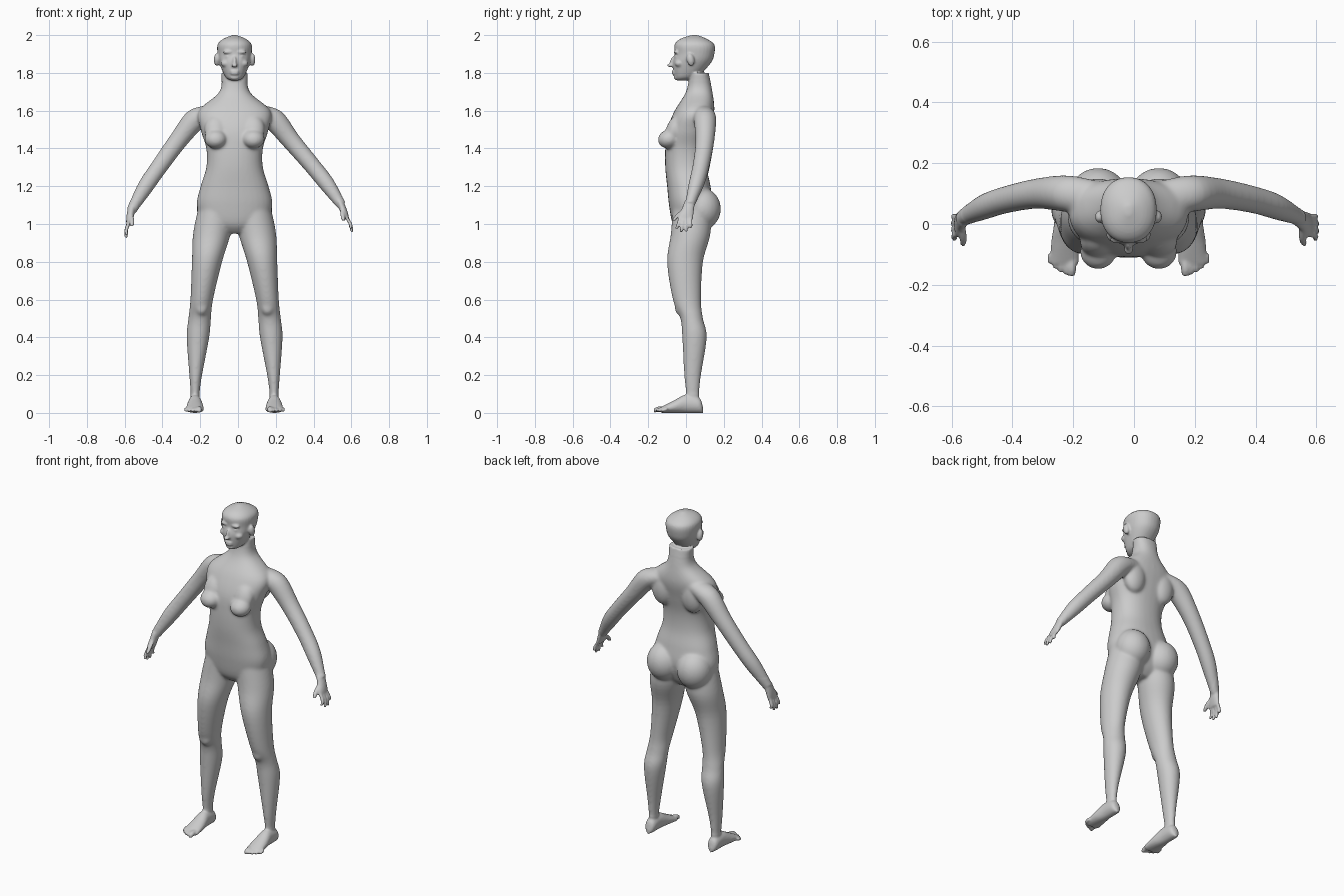
import bpy, bmesh
from math import sin, cos, pi, copysign
from mathutils import Vector, Matrix

cube = bpy.data.objects.get("Cube")
if cube:
    bpy.data.objects.remove(cube)

MIDDLE = Vector((-.018, 0, 0))          # the plane of symmetry of the figure
X, Y, Z = Vector((1, 0, 0)), Vector((0, 1, 0)), Vector((0, 0, 1))
parts = bmesh.new()


def spline(rows, steps=5):
    """Smoothly interpolate between rows of numbers."""
    smooth = []
    for i in range(len(rows) - 1):
        before, start, end, after = (rows[min(max(i + k, 0), len(rows) - 1)] for k in (-1, 0, 1, 2))
        for step in range(steps):
            t = step / steps
            ease = t * t * (3 - 2 * t)
            leave, arrive = t * (1 - t) ** 2 / 2, t * t * (t - 1) / 2
            smooth.append([s + (e - s) * ease + (e - b) * leave + (a - s) * arrive
                           for b, s, e, a in zip(before, start, end, after)])
    return smooth + [list(rows[-1])]


def tube(rows, u=X, v=Y, power=2.0, sides=32):
    """Closed loft through rows of (x, y, z, half width along u, half width along v)."""
    rings = []
    for x, y, z, along_u, along_v in spline(rows):
        ring = []
        for k in range(sides):
            angle = 2 * pi * k / sides
            c, s = (copysign(abs(q) ** (2 / power), q) for q in (cos(angle), sin(angle)))
            place = MIDDLE + Vector((x, y, z)) + u * along_u * c + v * along_v * s
            ring.append(parts.verts.new(place))
        rings.append(ring)
    for lower, upper in zip(rings, rings[1:]):
        for k in range(sides):
            n = (k + 1) % sides
            parts.faces.new((lower[k], lower[n], upper[n], upper[k]))
    parts.faces.new(rings[0])
    parts.faces.new(rings[-1])


def upright(rows, axis=lambda z: 0, power=2.0):
    """Loft through rows of (height, half width, front y, back y) around an axis."""
    tube([(axis(z), (front + back) / 2, z, width, (back - front) / 2)
          for z, width, front, back in rows], power=power)


def blob(centre, size, tilt=0):
    """Ellipsoid, optionally tilted about the x axis."""
    place = Matrix.Translation(MIDDLE + Vector(centre)) @ Matrix.Rotation(tilt, 4, "X")
    bmesh.ops.create_uvsphere(parts, u_segments=24, v_segments=16, radius=1,
                              matrix=place @ Matrix.Diagonal((*size, 1)))


def digit(start, middle, end, radius, v=Y):
    """Finger or toe: a slim tube with a rounded tip."""
    start, middle, end = Vector(start), Vector(middle), Vector(end)
    tip = end + (end - middle) * .1
    tube([(*point, radius * taper, radius * taper)
          for point, taper in ((start, 1), (middle, 1), (end, .8), (tip, .3))], X, v, sides=12)


# Torso and neck
upright([(.95, .05, -.03, .07), (1, .16, -.07, .11), (1.1, .2, -.09, .14), (1.2, .18, -.1, .13),
         (1.3, .15, -.11, .11), (1.4, .15, -.11, .11), (1.5, .18, -.1, .13), (1.6, .19, -.06, .15),
         (1.7, .08, 0, .14), (1.8, .07, .02, .12)], power=2.3)

# Head, lofted from chin to crown
upright([(1.76, .02, -.05, 0), (1.78, .05, -.06, .06), (1.85, .08, -.07, .13), (1.9, .09, -.06, .15),
         (1.95, .09, -.06, .15), (1.98, .06, -.03, .11), (2, .01, .03, .06)], power=2.2)

# Nose bridge, nose tip, lips and chin
blob((0, -.07, 1.86), (.01, .015, .03), tilt=-.3)
blob((0, -.08, 1.84), (.016, .02, .01))
for height in (1.808, 1.796):
    blob((0, -.065, height), (.023, .01, .006))
blob((0, -.05, 1.775), (.024, .016, .012))

for side in (1, -1):
    # Ear, brow, cheek and eye
    blob((side * .094, .024, 1.87), (.016, .02, .034), tilt=.2)
    blob((side * .034, -.05, 1.91), (.028, .015, .01))
    blob((side * .045, -.035, 1.85), (.028, .025, .02))
    blob((side * .033, -.05, 1.886), (.014, .01, .008))

    # Chest, shoulder blade and seat masses
    blob((side * .1, -.09, 1.45), (.06, .06, .05), tilt=.25)
    blob((side * .1, -.06, 1.5), (.06, .045, .08), tilt=-.35)
    blob((side * .1, .1, 1.53), (.07, .05, .1))
    blob((side * .1, .085, 1.08), (.1, .1, .11))

    # Leg, leaning outwards towards the ankle, and kneecap
    upright([(1.1, .1, -.07, .13), (.95, .1, -.08, .13), (.8, .08, -.1, .09), (.6, .06, -.07, .08),
             (.5, .06, -.03, .09), (.4, .06, -.02, .11), (.2, .034, -.01, .08), (.1, .024, 0, .07),
             (.04, .026, 0, .07)], axis=lambda z: side * (.21 - .1 * z * z))
    blob((side * .175, -.03, .56), (.035, .03, .045))

    # Foot resting on the ground, then the toes
    tube([(side * .21, y, half_height, half_width, half_height) for y, half_width, half_height in
          ((.09, .01, .015), (.07, .03, .04), (0, .035, .048), (-.06, .044, .034), (-.13, .048, .016))],
         X, Z)
    for k in range(5):
        x = side * (.187 + .0175 * k)
        tip = .002 * k * (k + 1) - .168
        digit((x, -.1, .02), (x, tip + .025, .02), (x, tip, .013), .01 if k else .015, v=Z)

    # Arm: the right one hangs a little lower from the upper arm onwards
    def pose(x, y, z):
        drop = max(0, x - .3) * (0 if side > 0 else .11)
        return side * (x - drop * .6), y, z - drop

    tube([(*pose(x, y, z), radius, radius) for x, y, z, radius in
          ((.1, .09, 1.6, .05), (.2, .1, 1.56, .06), (.3, .1, 1.44, .05), (.41, .08, 1.31, .045),
           (.49, .055, 1.21, .042), (.565, .02, 1.1, .026))], Vector((.8, 0, .6 * side)), Y)

    # Palm, four fingers and thumb, placed from the wrist
    def hand(y, drop, out=0):
        return pose(.565 + (.3 + .1 * side) * drop + out, .02 + y, 1.1 - drop)

    tube([(*hand(0, -.02), .02, .028), (*hand(-.01, .02), .02, .033),
          (*hand(-.02, .05), .017, .04), (*hand(-.024, .075), .012, .04)])
    for k in range(4):
        y = .018 * k - .05
        reach = .14 - .008 * (k - 1.4) ** 2
        digit(hand(y, .06), hand(y * 1.2, .1, .008), hand(y * 1.4, reach), .01)
    digit(hand(-.02, .015), hand(-.06, .05, -.014), hand(-.084, .08, -.02), .0125)

# Fuse the parts into one continuous skin
bmesh.ops.recalc_face_normals(parts, faces=parts.faces)
mesh = bpy.data.meshes.new("body")
parts.to_mesh(mesh)
parts.free()
body = bpy.data.objects.new("body", mesh)
bpy.context.scene.collection.objects.link(body)
fuse = body.modifiers.new("fuse", "REMESH")
fuse.mode, fuse.voxel_size = "VOXEL", .006
skin = bpy.data.meshes.new_from_object(body.evaluated_get(bpy.context.evaluated_depsgraph_get()))
body.modifiers.clear()
body.data = skin

# Relax the broad forms strongly; the face, hands and feet only a little
broad = body.vertex_groups.new(name="broad_forms")
for vertex in skin.vertices:
    x, y, z = vertex.co
    is_hand = abs(x) > .53 and z < 1.13
    if .1 < z < 1.75 and not is_hand:
        broad.add([vertex.index], 1, "REPLACE")
for name, count, group in (("soften", 2, ""), ("blend", 22, broad.name)):
    relax = body.modifiers.new(name, "SMOOTH")
    relax.factor, relax.iterations, relax.vertex_group = .5, count, group

# One plain clay colour
clay = bpy.data.materials.new("clay_grey")
clay.use_nodes = True
colour = (.6, .6, .6, 1)
clay.diffuse_color = colour
clay.node_tree.nodes["Principled BSDF"].inputs["Base Color"].default_value = colour
skin.materials.clear()
skin.materials.append(clay)
for face in skin.polygons:
    face.use_smooth = True
